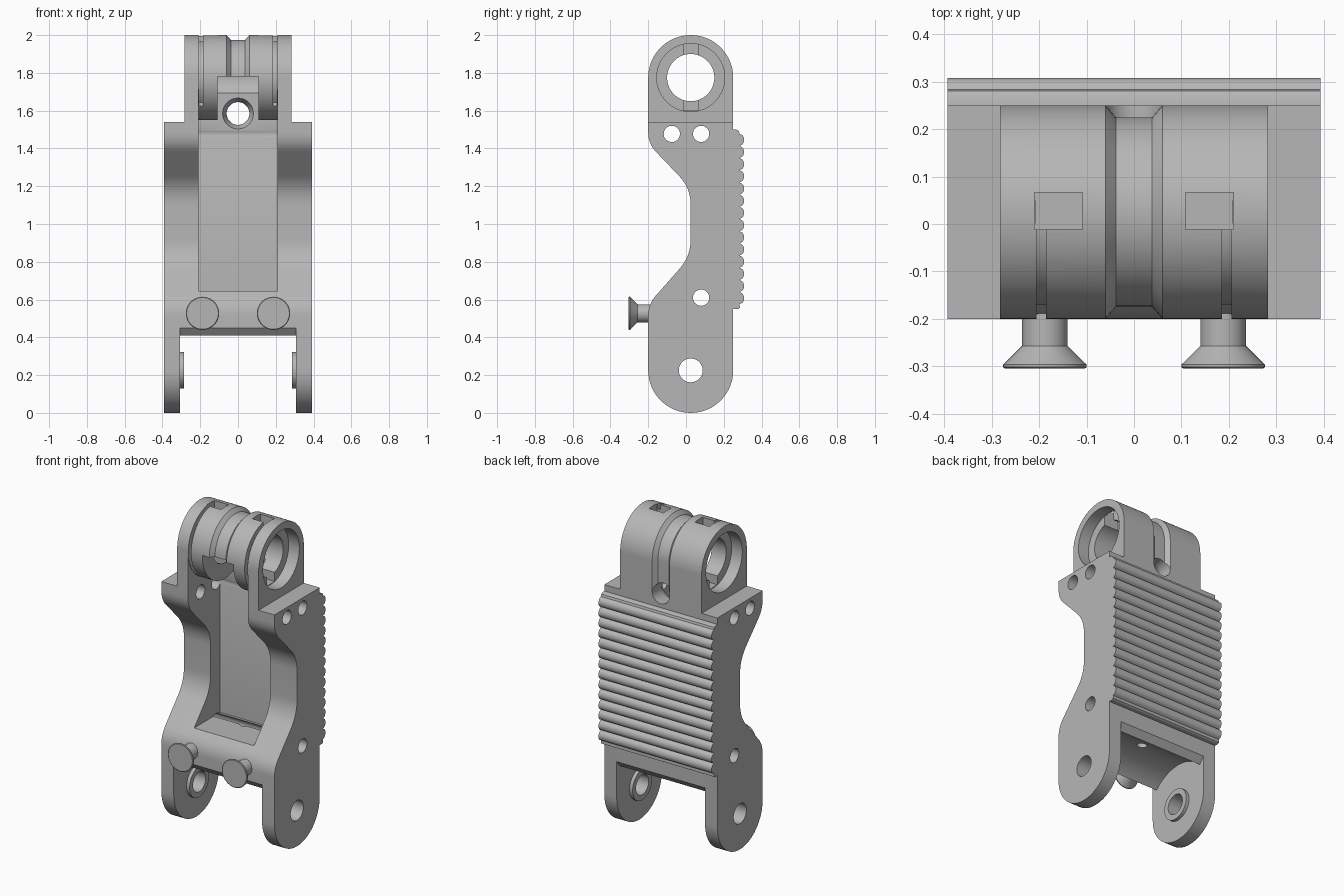
import bpy, bmesh, math
from mathutils import Vector

if "Cube" in bpy.data.objects:
    bpy.data.objects.remove(bpy.data.objects["Cube"], do_unlink=True)

grey = bpy.data.materials.new("plain grey")
grey.use_nodes = True
GREY = (0.47, 0.47, 0.47, 1)
grey.diffuse_color = GREY
grey.node_tree.nodes["Principled BSDF"].inputs["Base Color"].default_value = GREY

HINGE = (0.025, 0.225)   # lower pivot (y, z)
BORE = (0.025, 1.775)    # upper pivot (y, z)
R = 0.225


def make(name, bm):
    bmesh.ops.recalc_face_normals(bm, faces=bm.faces)
    mesh = bpy.data.meshes.new(name)
    bm.to_mesh(mesh)
    bm.free()
    mesh.materials.append(grey)
    ob = bpy.data.objects.new(name, mesh)
    bpy.context.collection.objects.link(ob)
    return ob


def loft(name, rings):
    """Closed solid through a list of equal-sized rings."""
    bm = bmesh.new()
    rows = [[bm.verts.new(p) for p in ring] for ring in rings]
    for a, b in zip(rows, rows[1:]):
        for i in range(len(a)):
            j = (i + 1) % len(a)
            bm.faces.new((a[i], a[j], b[j], b[i]))
    bm.faces.new(rows[0])
    bm.faces.new(rows[-1])
    return make(name, bm)


def prism(name, pts, x0, x1):
    return loft(name, [[(x, y, z) for y, z in pts] for x in (x0, x1)])


def box(name, x, y, z):
    return prism(name, [(y[0], z[0]), (y[1], z[0]), (y[1], z[1]), (y[0], z[1])], *x)


def arc(c, r, a0, a1, n=32):
    angles = [math.radians(a0 + (a1 - a0) * i / n) for i in range(n + 1)]
    return [(c[0] + r * math.cos(a), c[1] + r * math.sin(a)) for a in angles]


def turned(name, centre, axis, stations, n=48):
    """Round solid along an axis; stations are (position, radius)."""
    rings = []
    for t, r in stations:
        circle = arc(centre, r, 0, 360 * (n - 1) / n, n - 1)
        order = {"x": lambda u, v: (t, u, v), "y": lambda u, v: (u, t, v),
                 "z": lambda u, v: (u, v, t)}[axis]
        rings.append([order(u, v) for u, v in circle])
    return loft(name, rings)


def fillet(a, b, c, r, n=8):
    """Rounded corner at b, reaching r along both neighbours."""
    a, b, c = Vector(a), Vector(b), Vector(c)
    p, q = b + (a - b).normalized() * r, b + (c - b).normalized() * r
    steps = [i / n for i in range(n + 1)]
    return [tuple(p * (1 - t) ** 2 + b * 2 * t * (1 - t) + q * t * t) for t in steps]


def groove(name, path, section):
    """Sweep an (x, depth) section along (point, outward) pairs in the yz plane."""
    return loft(name, [[(x, p[0] + o[0] * d, p[1] + o[1] * d) for x, d in section]
                       for p, o in path])


def round_path(a0, a1, n=40):
    return [(p, ((p[0] - BORE[0]) / R, (p[1] - BORE[1]) / R)) for p in arc(BORE, R, a0, a1, n)]


def cut(ob, cutters):
    for c in cutters:
        mod = ob.modifiers.new("cut", "BOOLEAN")
        mod.operation, mod.solver, mod.object = "DIFFERENCE", "EXACT", c
        bpy.context.view_layer.objects.active = ob
        bpy.ops.object.modifier_apply(modifier=mod.name)


# Main body side profile
front = [(-0.2, HINGE[1]), (-0.2, 0.575), (0.025, 0.83), (0.025, 1.19), (-0.2, 1.425), (-0.2, 1.54)]
outline = arc(HINGE, R, 0, -180)
for i, r in enumerate((0.06, 0.09, 0.09, 0.06)):
    outline += fillet(front[i], front[i + 1], front[i + 2], r)
outline += [(-0.2, 1.54), (0.25, 1.54)]
body = prism("body", outline, -0.393, 0.393)

# Upper knuckle
knuckle = prism("knuckle", arc(BORE, R, 0, 180, 48) + [(-0.2, 1.54), (0.25, 1.54)], -0.283, 0.283)

# Cord hole shared by body and knuckle
cord_hole = turned("cord_hole_cutter", (0, 1.585), "y", [(0.1, 0.088), (0.125, 0.08), (0.15, 0.064),
                                                      (0.17, 0.06), (0.4, 0.06)])
helpers = [cord_hole]

# Body openings: leg gap, cavity, pin holes
gap = [(-0.4, -0.1), (-0.4, 0.45), (-0.2, 0.45)] + arc(HINGE, 0.266, 136, 44) + \
      [(0.25, 0.45), (0.4, 0.45), (0.4, -0.1)]
body_cuts = [
    prism("leg_gap_cutter", gap, -0.307, 0.307),
    box("cavity_cutter", (-0.208, 0.208), (-0.4, 0.12), (0.645, 1.6)),
    turned("floor_hole_cutter", (0, 0.07), "z", [(0.4, 0.03), (0.7, 0.03)]),
    turned("hinge_hole_cutter", HINGE, "x", [(-0.5, 0.063), (0.5, 0.063)])]
for y, z in ((-0.075, 1.477), (0.08, 1.477), (0.08, 0.61)):
    body_cuts.append(turned("pin_hole_cutter", (y, z), "x", [(-0.5, 0.043), (0.5, 0.043)]))
cut(body, body_cuts + [cord_hole])

# Knuckle openings: space under the barrel, centre notch, bore
under = [(-0.4, 1.775)] + arc(BORE, R, 180, 295, 31) + [(0.12, 1.5), (-0.4, 1.5)]
knuckle_cuts = [
    prism("under_barrel_cutter", under, -0.208, 0.208),
    box("notch_cutter", (-0.108, 0.108), (-0.4, 0.12), (1.5, 1.78)),
    turned("bore_cutter", BORE, "x", [(-0.5, 0.125), (0.5, 0.125)], 64)]
# Cord groove over the top and down the back
path = round_path(185, 0) + [((0.25, 1.585), (1, 0))]
knuckle_cuts.append(groove("cord_groove_cutter", path, [(-0.038, -0.025), (0.038, -0.025),
                                                       (0.082, 0.025), (-0.082, 0.025)]))
for s in (-1, 1):
    knuckle_cuts += [
        turned("counterbore_cutter", BORE, "x", [(s * 0.209, 0.18), (s * 0.5, 0.18)], 64),
        box("key_slot_cutter", (s * 0.109, s * 0.21), (-0.012, 0.066), (1.6, 2.1)),
        groove("side_groove_cutter", round_path(222, 95),
               [(s * 0.186, -0.03), (s * 0.206, -0.03), (s * 0.206, 0.03), (s * 0.186, 0.03)])]
cut(knuckle, knuckle_cuts + [cord_hole])
helpers += body_cuts + knuckle_cuts

# Ribbed grip pad on the back
RIBS, Z0, PITCH = 14, 0.575, 0.0645
pad = [(0.24, 0.55), (0.275, 0.55), (0.285, 0.556)]
for i in range(RIBS):
    for k in range(8):
        t = k / 8
        pad.append((0.284 + 0.024 * math.sqrt(math.sin(math.pi * t)), Z0 + PITCH * (i + t)))
pad += [(0.284, Z0 + PITCH * RIBS), (0.28, 1.492), (0.265, 1.5), (0.24, 1.5)]
grip = prism("grip_pad", pad, -0.393, 0.393)
parts = [body, knuckle, grip]

# Inner hinge bosses and front cord screws
for s, side in ((-1, "right"), (1, "left")):
    boss = turned("hinge_boss_" + side, HINGE, "x", [(s * 0.286, 0.097), (s * 0.32, 0.097)])
    hole = turned("boss_hole_cutter", HINGE, "x", [(s * 0.2, 0.063), (s * 0.5, 0.063)])
    cut(boss, [hole])
    helpers.append(hole)
    screw = turned("screw_" + side, (s * 0.188, 0.527), "y",
                   [(-0.15, 0.048), (-0.257, 0.048), (-0.292, 0.083), (-0.296, 0.088),
                    (-0.302, 0.088), (-0.305, 0.084)])
    parts += [boss, screw]

for h in helpers:
    bpy.data.objects.remove(h, do_unlink=True)

# Smooth curves, crisp edges
bpy.ops.object.select_all(action="DESELECT")
for ob in parts:
    ob.select_set(True)
bpy.context.view_layer.objects.active = body
bpy.ops.object.shade_smooth_by_angle(angle=math.radians(30))
